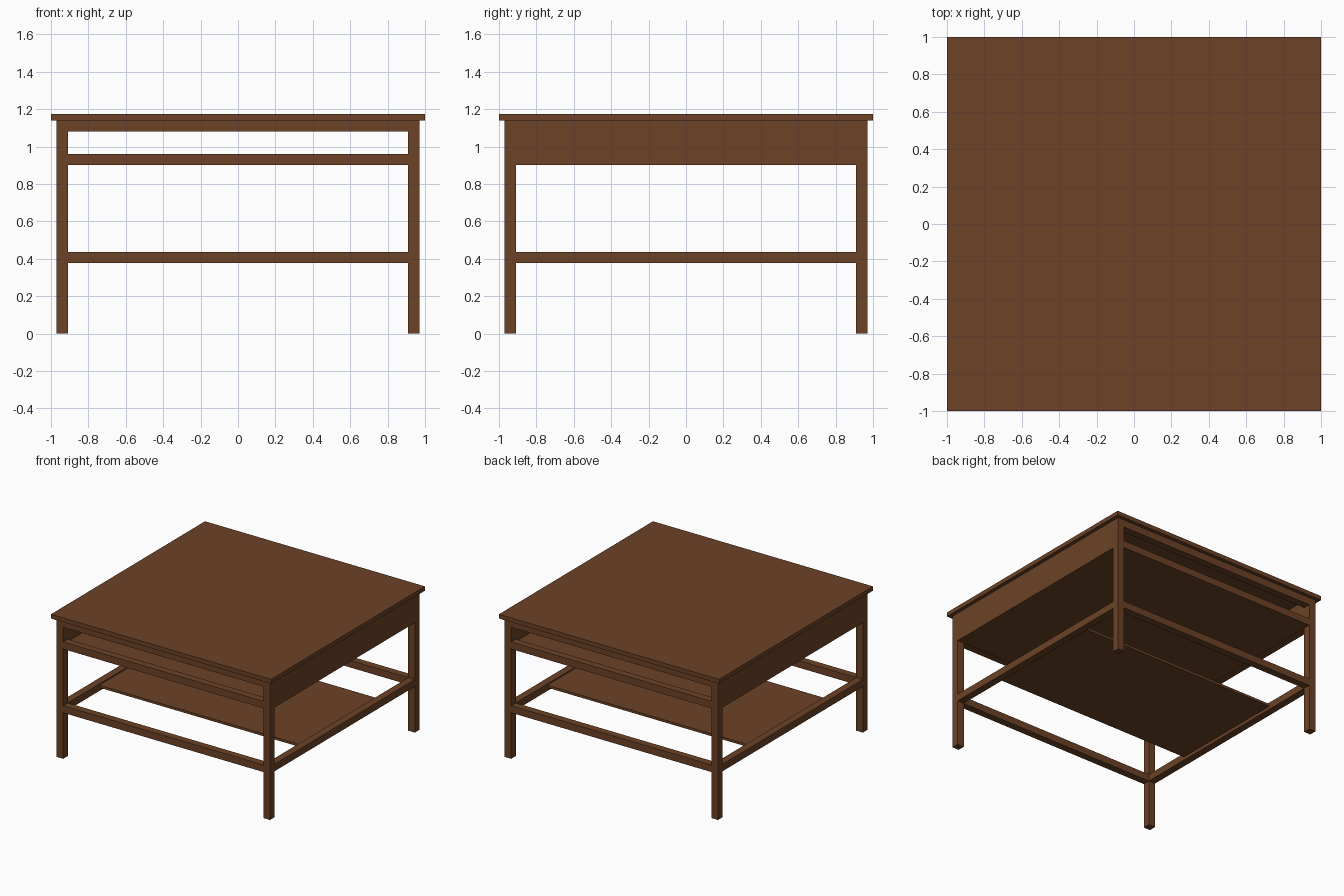
import bpy

if "Cube" in bpy.data.objects:
    bpy.data.objects.remove(bpy.data.objects["Cube"])

wood = bpy.data.materials.new("brown_wood")
wood.diffuse_color = (0.15, 0.055, 0.02, 1)
wood.use_nodes = True
wood.node_tree.nodes["Principled BSDF"].inputs["Base Color"].default_value = wood.diffuse_color


def box(name, x, y, z):
    """Box from (min, max) ranges on each axis."""
    bpy.ops.mesh.primitive_cube_add(size=1, location=[(a + b) / 2 for a, b in (x, y, z)])
    ob = bpy.context.object
    ob.name = name
    ob.scale = [b - a for a, b in (x, y, z)]
    bpy.ops.object.transform_apply(location=False, rotation=False, scale=True)
    ob.data.materials.append(wood)
    return ob


OUT, INN = 0.97, 0.91      # outer and inner faces of the frame
TOP = 1.14                 # underside of the table top
span = (-INN, INN)

box("table_top", (-1, 1), (-1, 1), (TOP, 1.175))

for s, side, end in ((-1, "left", "front"), (1, "right", "back")):
    edge = tuple(sorted((s * INN, s * OUT)))
    # legs
    for t, e in ((-1, "front"), (1, "back")):
        box(f"{e}_{side}_leg", edge, tuple(sorted((t * INN, t * OUT))), (0, TOP))
    # front and back rails
    box(f"{end}_top_rail", span, edge, (1.08, TOP))
    box(f"{end}_shelf_rail", span, edge, (0.902, 0.96))
    box(f"{end}_stretcher", span, edge, (0.378, 0.436))
    # side panels and stretchers
    box(f"{side}_panel", edge, span, (0.902, TOP))
    box(f"{side}_stretcher", edge, span, (0.378, 0.436))

# shelves
box("upper_shelf", span, span, (0.905, 0.94))
box("lower_shelf", span, (-0.5, 0.5), (0.405, 0.425))
